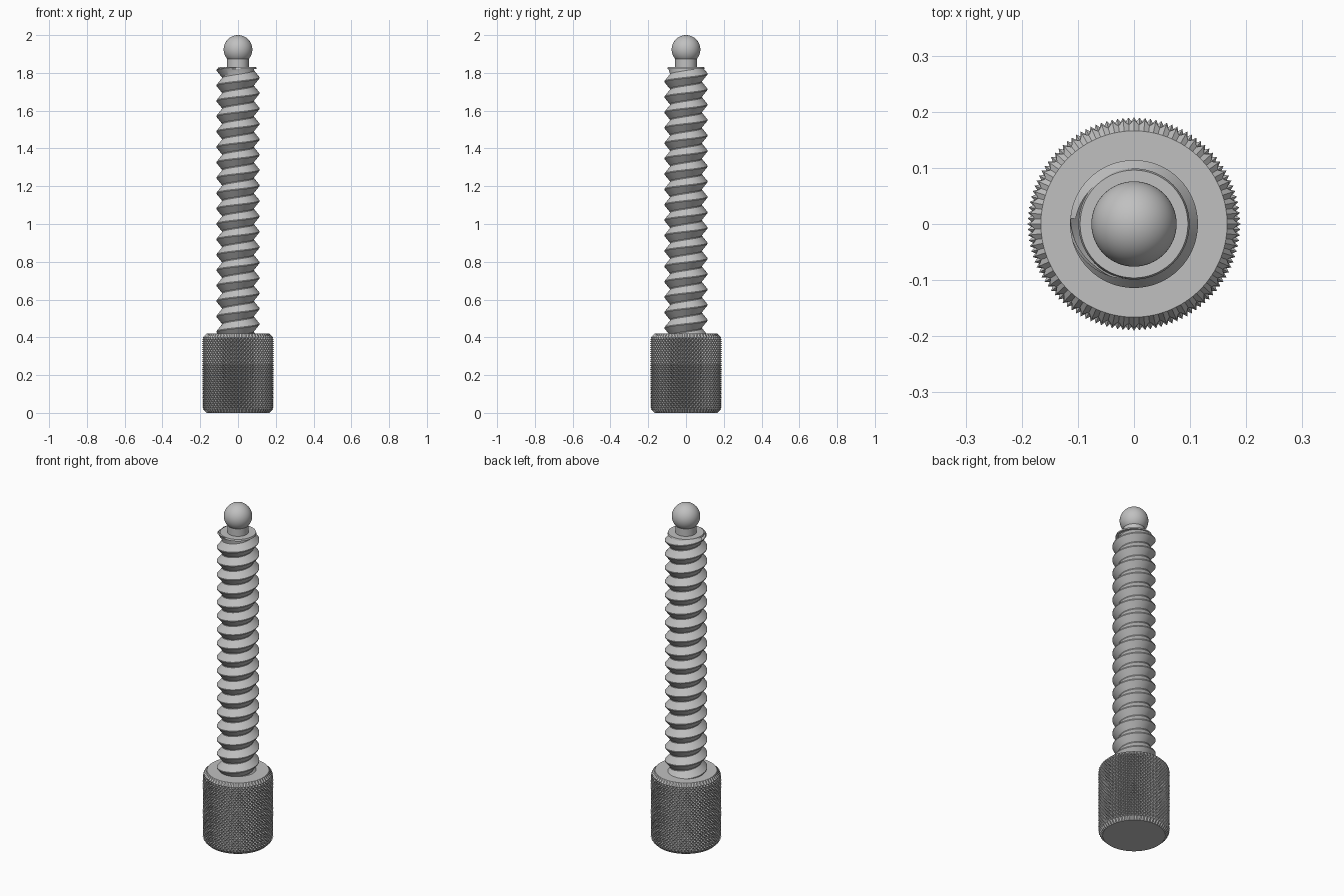
import bpy
import bmesh
from math import cos, sin, pi, tau, radians

if "Cube" in bpy.data.objects:
    bpy.data.objects.remove(bpy.data.objects["Cube"])

steel = bpy.data.materials.new("steel grey")
steel.use_nodes = True
colour = (0.53, 0.53, 0.53, 1)
steel.diffuse_color = colour
steel.node_tree.nodes["Principled BSDF"].inputs["Base Color"].default_value = colour

KNOB_TOP, SHOULDER = 0.42, 1.83


def finish(name, bm, smooth=True):
    mesh = bpy.data.meshes.new(name)
    bmesh.ops.recalc_face_normals(bm, faces=bm.faces)
    bm.to_mesh(mesh)
    bm.free()
    mesh.materials.append(steel)
    obj = bpy.data.objects.new(name, mesh)
    bpy.context.collection.objects.link(obj)
    if smooth:
        bpy.ops.object.select_all(action="DESELECT")
        obj.select_set(True)
        bpy.context.view_layer.objects.active = obj
        bpy.ops.object.shade_smooth_by_angle(angle=radians(30))
    return obj


def polar(bm, r, angle, z):
    return bm.verts.new((r * cos(angle), r * sin(angle), z))


def lathe(name, profile, sides=96):
    # Revolve (radius, height) points and cap both ends
    bm = bmesh.new()
    rings = [[polar(bm, r, tau * i / sides, z) for i in range(sides)] for r, z in profile]
    for low, high in zip(rings, rings[1:]):
        for i in range(sides):
            k = (i + 1) % sides
            bm.faces.new((low[i], low[k], high[k], high[i]))
    bm.faces.new(rings[0])
    bm.faces.new(rings[-1])
    return finish(name, bm)


# Knurled grip: raised diamonds between two chamfers
def knurled_grip():
    bm = bmesh.new()
    columns, rows = 120, 36
    chamfer, end_r, valley, peak = 0.02, 0.166, 0.177, 0.19
    step = (KNOB_TOP - 2 * chamfer) / rows
    rings = []
    for b in range(rows + 1):
        z = chamfer + b * step
        limit = end_r + min(z, KNOB_TOP - z)
        rings.append([polar(bm, min(limit, valley if (a + b) % 2 else peak),
                            tau * a / columns, z) for a in range(columns)])
    for b in range(rows):
        for a in range(columns):
            k = (a + 1) % columns
            p, q, r, s = rings[b][a], rings[b][k], rings[b + 1][k], rings[b + 1][a]
            # Split each cell along its groove
            if (a + b) % 2:
                bm.faces.new((p, q, r))
                bm.faces.new((p, r, s))
            else:
                bm.faces.new((p, q, s))
                bm.faces.new((q, r, s))
    for ring, z in ((rings[0], 0), (rings[-1], KNOB_TOP)):
        end = [polar(bm, end_r, tau * a / columns, z) for a in range(columns)]
        for a in range(columns):
            k = (a + 1) % columns
            bm.faces.new((ring[a], ring[k], end[k], end[a]))
        bm.faces.new(end)
    return finish("knurled_grip", bm, smooth=False)


# Right-handed screw thread, swept as one helical strip
def screw_thread():
    bm = bmesh.new()
    pitch, root, crest, steps = 0.0815, 0.085, 0.114, 72
    profile = [(root, -0.53), (root, -0.47), (crest, -0.03), (crest, 0.03)]
    start = 1.815 - 19 * pitch
    strip = []
    for i in range(20 * steps):
        angle = pi + tau * i / steps
        row = []
        for r, offset in profile:
            z = start + pitch * (i / steps + offset)
            r = min(r, max(root, 0.1 + SHOULDER - z))
            row.append(polar(bm, r, angle, z))
        strip.append(row)
    for i in range(len(strip) - 1):
        lower, upper = list(strip[i]), list(strip[i + 1])
        if i + 1 + steps < len(strip):
            lower.append(strip[i + steps][0])
            upper.append(strip[i + 1 + steps][0])
        for j in range(len(lower) - 1):
            bm.faces.new((lower[j], upper[j], upper[j + 1], lower[j + 1]))
    # Trim flush with the shoulder and the grip
    for z, direction in ((SHOULDER - 0.002, 1), (KNOB_TOP - 0.02, -1)):
        bmesh.ops.bisect_plane(bm, geom=bm.verts[:] + bm.edges[:] + bm.faces[:],
                               plane_co=(0, 0, z), plane_no=(0, 0, direction),
                               clear_outer=True)
    return finish("screw_thread", bm)


knurled_grip()
screw_thread()
lathe("screw_core", [(0.083, KNOB_TOP - 0.01), (0.083, SHOULDER - 0.005)])
lathe("screw_shoulder", [(0.099, SHOULDER - 0.01), (0.096, SHOULDER)])
lathe("ball_neck", [(0.057, SHOULDER - 0.01), (0.057, 1.89)])

# Ball tip
ball = bmesh.new()
bmesh.ops.create_uvsphere(ball, u_segments=64, v_segments=32, radius=0.076)
bmesh.ops.translate(ball, verts=ball.verts, vec=(0, 0, 1.924))
finish("ball_tip", ball)
